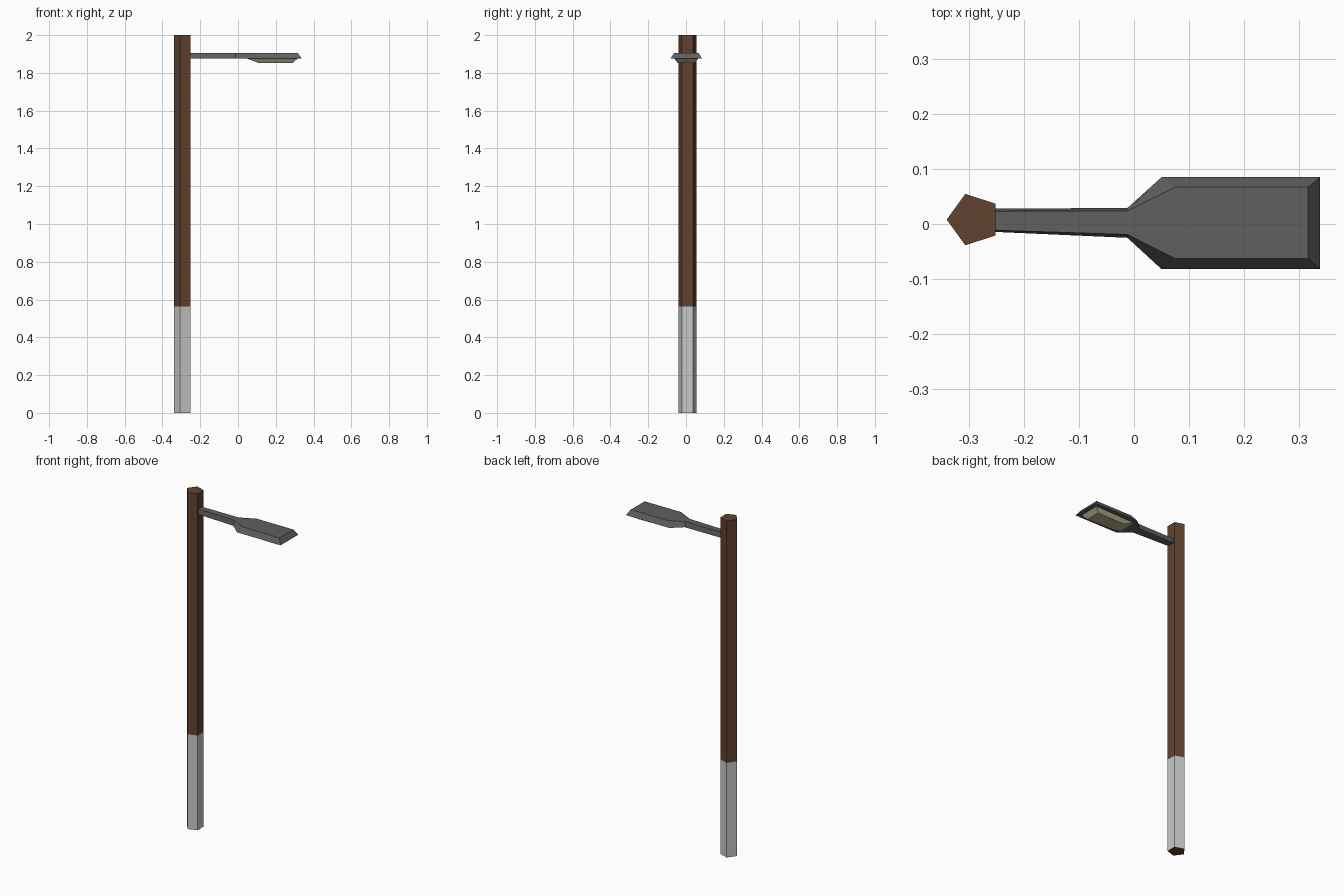
import bpy, bmesh, math

if "Cube" in bpy.data.objects:
    bpy.data.objects.remove(bpy.data.objects["Cube"])


def material(name, rgb):
    m = bpy.data.materials.new(name)
    m.diffuse_color = (*rgb, 1)
    m.use_nodes = True
    m.node_tree.nodes["Principled BSDF"].inputs["Base Color"].default_value = m.diffuse_color
    return m


BROWN = material("brown wood", (0.12, 0.055, 0.03))
WHITE = material("white paint", (0.58, 0.58, 0.58))
GREY = material("dark grey metal", (0.115, 0.115, 0.115))
CREAM = material("cream lens", (0.5, 0.45, 0.28))


def loft(name, rings, mats):
    """Skin a stack of equal-length counter-clockwise rings and cap both ends."""
    bm = bmesh.new()
    loops = [[bm.verts.new(p) for p in ring] for ring in rings]
    for a, b in zip(loops, loops[1:]):
        for i in range(len(a)):
            j = (i + 1) % len(a)
            bm.faces.new((a[i], a[j], b[j], b[i]))
    bm.faces.new(loops[0][::-1])
    bm.faces.new(loops[-1])
    bmesh.ops.recalc_face_normals(bm, faces=bm.faces)
    mesh = bpy.data.meshes.new(name)
    bm.to_mesh(mesh)
    bm.free()
    for m in mats:
        mesh.materials.append(m)
    obj = bpy.data.objects.new(name, mesh)
    bpy.context.collection.objects.link(obj)
    return obj


def at_height(outline, z):
    return [(x, y, z) for x, y in outline]


# Five-sided wooden pole with a painted lower section
pentagon = [(-0.291 + 0.049 * math.cos(math.pi + k * math.tau / 5),
             0.008 + 0.049 * math.sin(math.pi + k * math.tau / 5)) for k in range(5)]
pole = loft("pole", [at_height(pentagon, z) for z in (0, 0.563, 2)], [BROWN, WHITE])
for face in pole.data.polygons:
    if abs(face.normal.z) < 0.5 and face.center.z < 0.563:
        face.material_index = 1

# Arm widening into the lamp housing, bevelled towards the top
lower = [(-0.26, -0.014), (-0.012, -0.025), (0.05, -0.082), (0.338, -0.082),
         (0.338, 0.085), (0.05, 0.085), (-0.012, 0.029), (-0.26, 0.028)]
upper = [(-0.26, -0.011), (-0.012, -0.019), (0.075, -0.063), (0.316, -0.063),
         (0.316, 0.067), (0.075, 0.067), (-0.012, 0.024), (-0.26, 0.023)]
loft("arm_and_lamp_housing", [at_height(lower, 1.875), at_height(upper, 1.906)], [GREY])

# Tapered lens under the housing
lens_top = [(0.046, -0.054), (0.316, -0.062), (0.316, 0.065), (0.046, 0.057)]
lens_bottom = [(0.11, -0.04), (0.288, -0.044), (0.288, 0.047), (0.11, 0.043)]
loft("lens", [at_height(lens_bottom, 1.852), at_height(lens_top, 1.876)], [CREAM])
